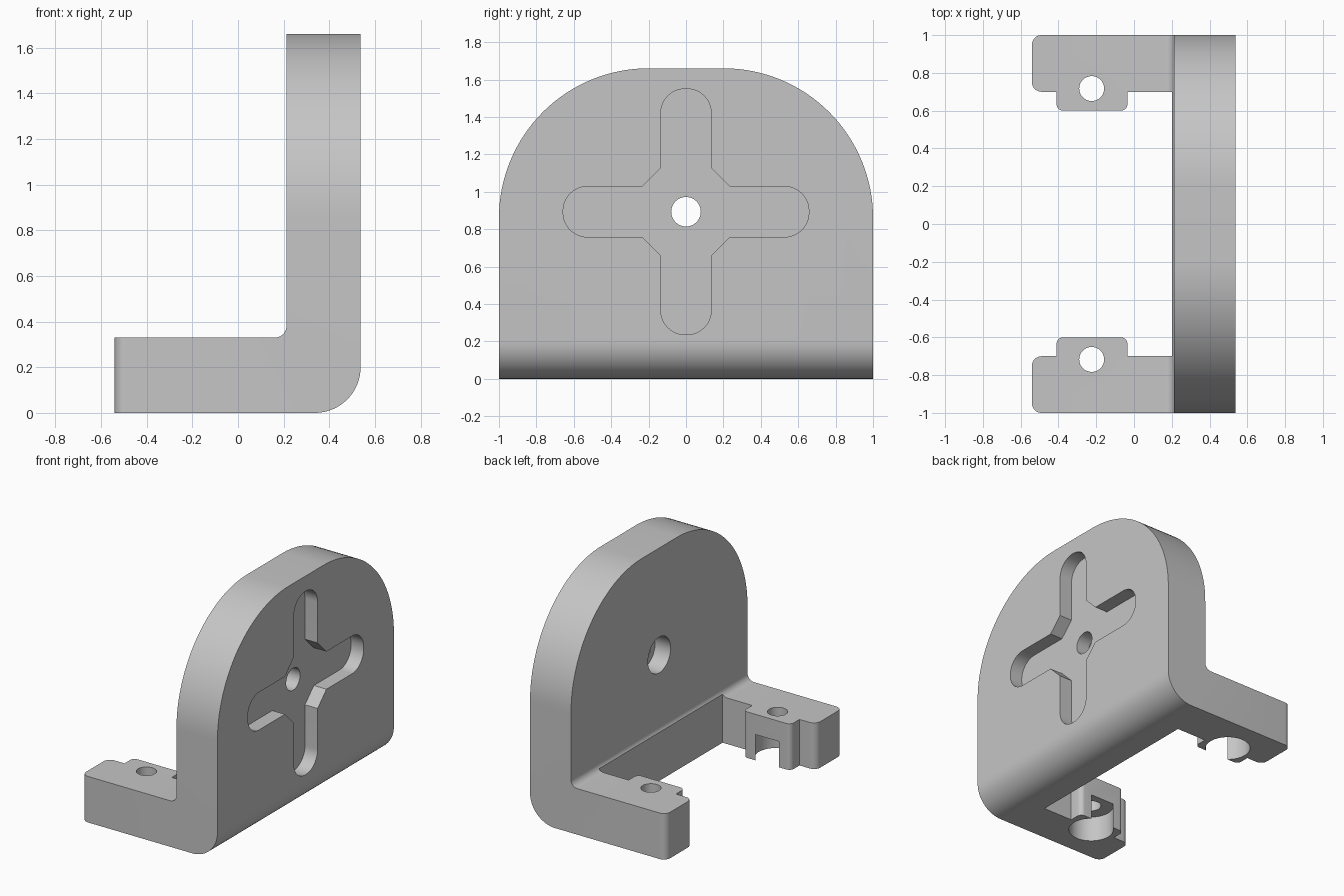
import bpy, bmesh, math
from mathutils import Vector

cube = bpy.data.objects.get("Cube")
if cube:
    bpy.data.objects.remove(cube, do_unlink=True)

grey = bpy.data.materials.new("plain grey")
grey.use_nodes = True
colour = (0.56, 0.56, 0.56, 1)
grey.diffuse_color = colour
for node in grey.node_tree.nodes:
    if node.type == 'BSDF_PRINCIPLED':
        node.inputs["Base Color"].default_value = colour


def rounded(corners, steps=8):
    """Outline from (u, v) or (u, v, radius) corners."""
    out = []
    for i, c in enumerate(corners):
        p = Vector(c[:2])
        if len(c) == 2:
            out.append(p)
            continue
        a = (Vector(corners[i - 1][:2]) - p).normalized()
        b = (Vector(corners[(i + 1) % len(corners)][:2]) - p).normalized()
        half = a.angle(b) / 2
        centre = p + (a + b).normalized() * (c[2] / math.sin(half))
        reach = c[2] / math.tan(half)
        start, end = p + a * reach - centre, p + b * reach - centre
        sweep = start.angle(end)
        for k in range(steps + 1):
            t = k / steps
            out.append(centre + (start * math.sin((1 - t) * sweep)
                                 + end * math.sin(t * sweep)) / math.sin(sweep))
    return out


def circle(u, v, r, n=48):
    return [Vector((u + r * math.cos(math.tau * i / n),
                    v + r * math.sin(math.tau * i / n))) for i in range(n)]


def prism(name, outline, axis, lo, hi):
    """Extrude an outline along x, y or z."""
    place = {'x': lambda p, d: (d, p.x, p.y),
             'y': lambda p, d: (p.x, d, p.y),
             'z': lambda p, d: (p.x, p.y, d)}[axis]
    bm = bmesh.new()
    base = bm.faces.new([bm.verts.new(place(p, lo)) for p in outline])
    ext = bmesh.ops.extrude_face_region(bm, geom=[base])
    shift = Vector(place(Vector((0, 0)), hi - lo))
    bmesh.ops.translate(bm, vec=shift,
                        verts=[g for g in ext["geom"] if isinstance(g, bmesh.types.BMVert)])
    bmesh.ops.recalc_face_normals(bm, faces=bm.faces)
    mesh = bpy.data.meshes.new(name)
    bm.to_mesh(mesh)
    bm.free()
    mesh.materials.append(grey)
    obj = bpy.data.objects.new(name, mesh)
    bpy.context.collection.objects.link(obj)
    return obj


def combine(body, cutter, operation='DIFFERENCE'):
    """Apply one boolean and discard the cutter."""
    mod = body.modifiers.new("cut", 'BOOLEAN')
    mod.operation, mod.solver, mod.object = operation, 'EXACT', cutter
    bpy.context.view_layer.update()
    graph = bpy.context.evaluated_depsgraph_get()
    mesh = bpy.data.meshes.new_from_object(body.evaluated_get(graph))
    body.modifiers.clear()
    body.data = mesh
    bpy.data.objects.remove(cutter, do_unlink=True)


# U-shaped footprint: two arms with inward bosses
arm = [(0.7, 1.0), (-0.54, 1.0, 0.05), (-0.54, 0.7, 0.05), (-0.41, 0.7),
       (-0.41, 0.6, 0.035), (-0.035, 0.6, 0.035), (-0.035, 0.7), (0.2, 0.7)]
other_arm = [(c[0], -c[1], *c[2:]) for c in reversed(arm)]
bracket = prism("angle_bracket", rounded(arm + other_arm), 'z', -0.1, 1.9)

# L-shaped side profile
side = [(-0.7, 0), (0.537, 0, 0.2), (0.537, 1.66), (0.212, 1.66),
        (0.212, 0.33, 0.05), (-0.7, 0.33)]
combine(bracket, prism("side_profile", rounded(side, 16), 'y', -1.2, 1.2), 'INTERSECT')

# Large rounded shoulders of the upright plate
for s in (1, -1):
    arc = [Vector((s * (0.2 + 0.8 * math.sin(a)), 0.86 + 0.8 * math.cos(a)))
           for a in (math.pi / 2 * i / 32 for i in range(33))]
    outer = [Vector((s * 1.2, 0.86)), Vector((s * 1.2, 1.9)), Vector((s * 0.2, 1.9))]
    combine(bracket, prism("shoulder_cutter", arc + outer, 'x', -0.1, 0.8))

# Cross-shaped recess in the outer face
mid = 0.893
cross = []
for q in range(4):
    for u, v, *r in [(0.235, -0.135), (0.657, -0.135, 0.13),
                     (0.657, 0.135, 0.13), (0.235, 0.135)]:
        for _ in range(q):
            u, v = -v, u
        cross.append((u, v + mid, *r))
combine(bracket, prism("cross_cutter", rounded(cross, 12), 'x', 0.437, 0.7))

# Centre hole with a wider bore on the inner face
combine(bracket, prism("centre_hole_cutter", circle(0, mid, 0.079), 'x', 0.0, 0.7))
combine(bracket, prism("centre_bore_cutter", circle(0, mid, 0.128), 'x', 0.0, 0.335))

# Screw holes in the arms, bored wider from below
for s in (1, -1):
    combine(bracket, prism("screw_hole_cutter", circle(-0.224, s * 0.717, 0.066), 'z', -0.1, 0.5))
    combine(bracket, prism("screw_bore_cutter", circle(-0.224, s * 0.717, 0.15), 'z', -0.1, 0.185))

# Smooth the curves, keep the edges sharp
for obj in bpy.context.selected_objects:
    obj.select_set(False)
bracket.select_set(True)
bpy.context.view_layer.objects.active = bracket
bpy.ops.object.shade_smooth_by_angle(angle=math.radians(30))
